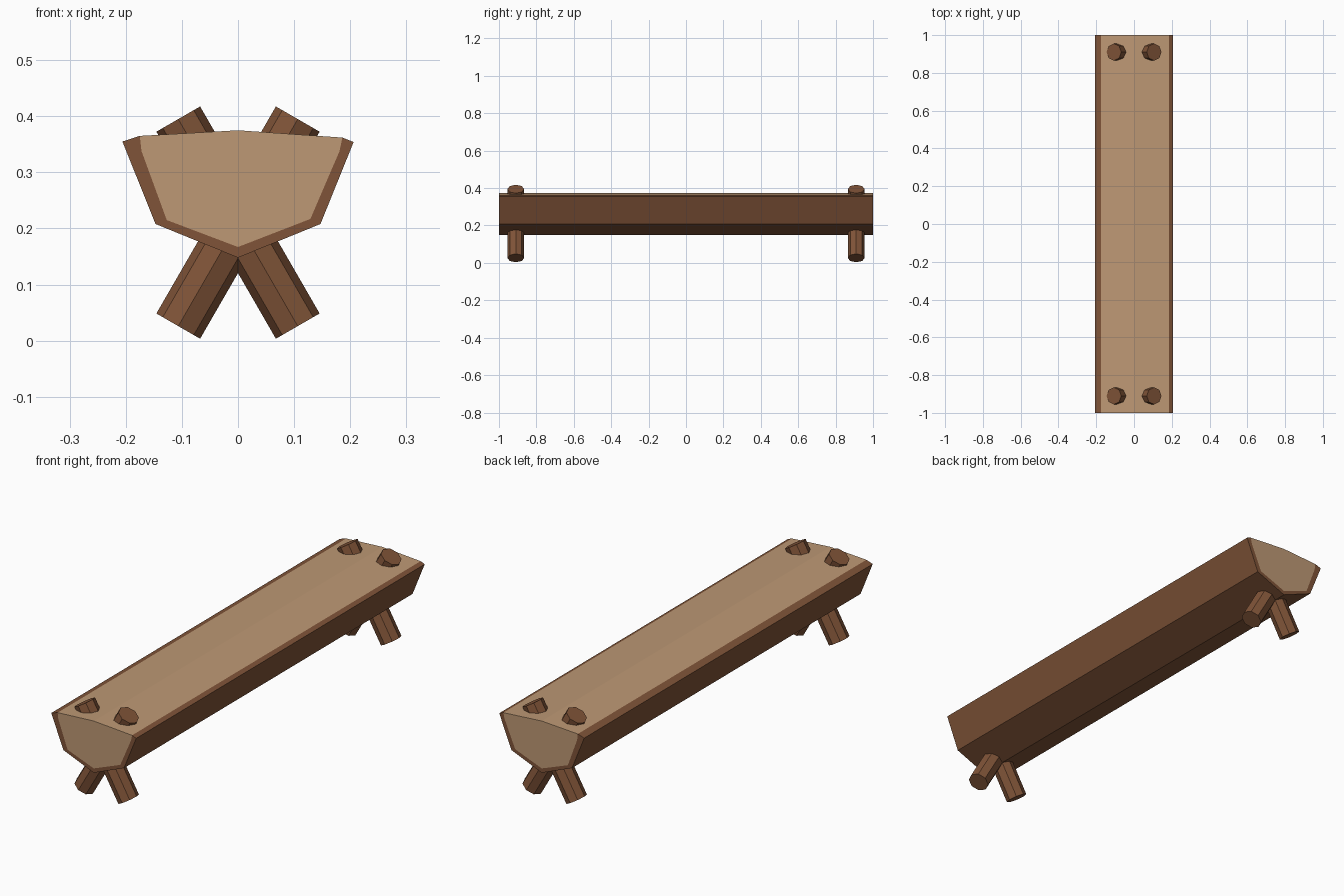
import bpy, bmesh, math
from mathutils import Matrix, Vector

if "Cube" in bpy.data.objects:
    bpy.data.objects.remove(bpy.data.objects["Cube"])


def material(name, rgb):
    lin = [(c / 255 / 12.92) if c / 255 <= 0.04045 else ((c / 255 + 0.055) / 1.055) ** 2.4 for c in rgb]
    m = bpy.data.materials.new(name)
    m.diffuse_color = (*lin, 1)
    m.use_nodes = True
    m.node_tree.nodes["Principled BSDF"].inputs["Base Color"].default_value = m.diffuse_color
    return m


bark = material("bark brown", (128, 84, 56))
wood = material("cut wood", (190, 153, 117))


def finish(name, bm, mats):
    bmesh.ops.recalc_face_normals(bm, faces=bm.faces[:])
    me = bpy.data.meshes.new(name)
    bm.to_mesh(me)
    bm.free()
    for m in mats:
        me.materials.append(m)
    ob = bpy.data.objects.new(name, me)
    bpy.context.collection.objects.link(ob)
    return ob


# split-log seat: bark outline A..H, with the cut-wood outline inside it on each end
outline = {
    "A": (-0.206, 0.355), "B": (-0.175, 0.365), "C": (0, 0.375), "D": (0.186, 0.362),
    "E": (0.206, 0.354), "F": (0.147, 0.208), "G": (0, 0.148), "H": (-0.147, 0.208),
}
inner = {
    "e": (0.181, 0.338), "f": (0.129, 0.217), "g": (0, 0.167),
    "h": (-0.127, 0.215), "a": (-0.172, 0.338),
}
bm = bmesh.new()
ends = []
for y in (-1, 1):
    v = {k: bm.verts.new((x, y, z)) for k, (x, z) in {**outline, **inner}.items()}
    for ring in ("BAa", "aAHh", "hHGg", "gGFf", "fFEe", "eED"):
        bm.faces.new([v[k] for k in ring])
    bm.faces.new([v[k] for k in "BCDefgha"]).material_index = 1
    ends.append(v)
loop = "ABCDEFGH"
for k, n in zip(loop, loop[1:] + loop[0]):
    f = bm.faces.new([ends[0][k], ends[0][n], ends[1][n], ends[1][k]])
    f.material_index = 1 if k in "BC" else 0
finish("log_seat", bm, [bark, wood])

# crossed octagonal legs, pushed right through the seat at both ends
for y, end in ((-0.91, "front"), (0.91, "back")):
    for s, side in ((1, "left"), (-1, "right")):
        bm = bmesh.new()
        bmesh.ops.create_cone(
            bm, cap_ends=True, segments=8, radius1=0.045, radius2=0.045, depth=0.426,
            matrix=Matrix.Translation((0, y, 0.2105)) @ Matrix.Rotation(s * math.radians(30), 4, "Y"))
        finish(f"{end}_{side}_leg", bm, [bark])
